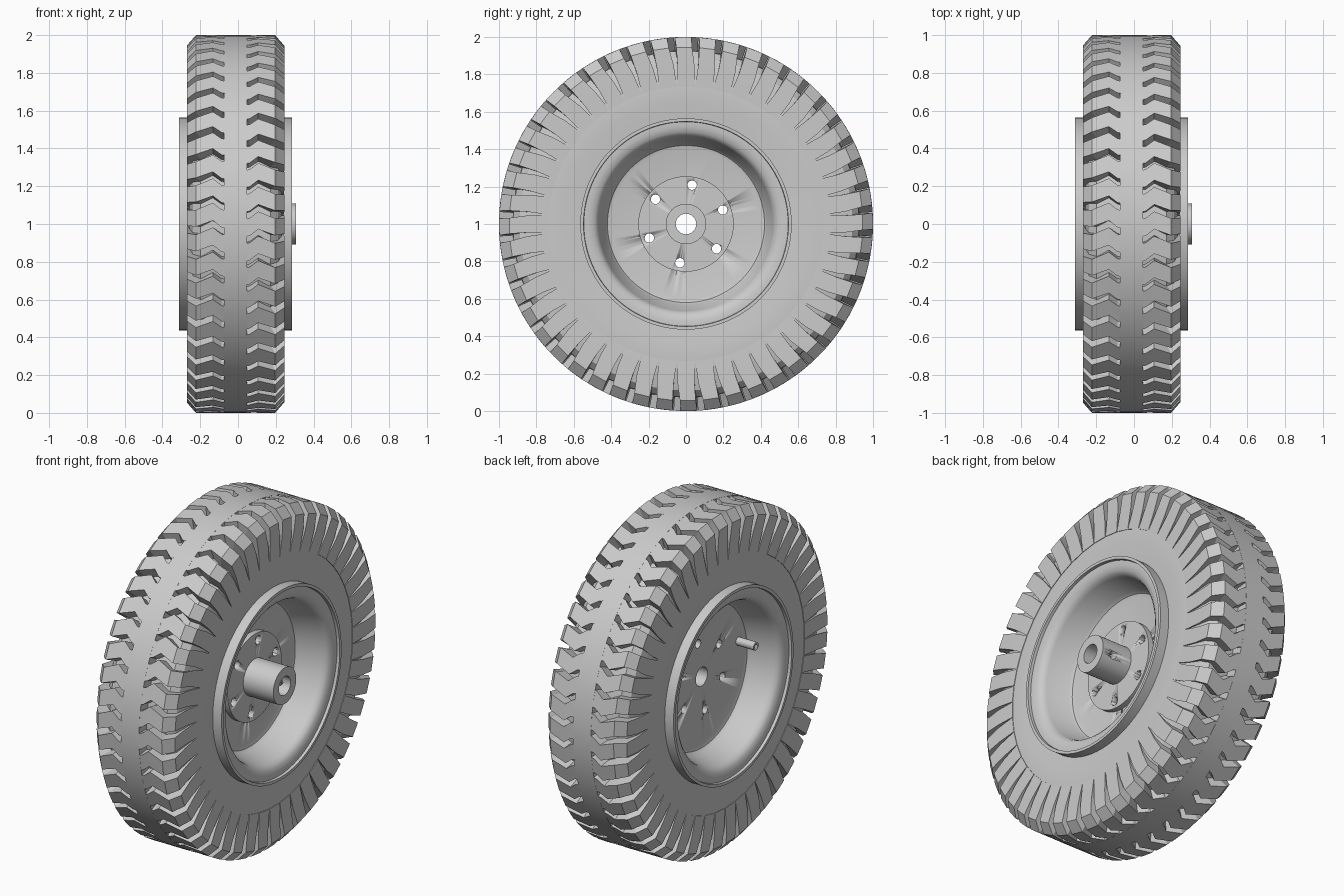
import bpy
import bmesh
from math import sin, cos, pi, radians
from mathutils import Matrix, Vector

if "Cube" in bpy.data.objects:
    bpy.data.objects.remove(bpy.data.objects["Cube"])

MID = -0.013          # middle of the wheel along its axle
LUGS = 48
PITCH = 2 * pi / LUGS

grey = bpy.data.materials.new("plain_grey")
grey.use_nodes = True
grey.diffuse_color = (0.6, 0.6, 0.6, 1)
grey.node_tree.nodes["Principled BSDF"].inputs["Base Color"].default_value = (0.6, 0.6, 0.6, 1)


def point(x, r, t):
    """Point at radius r and turn t about the axle, t = 0 facing front."""
    return Vector((x, -r * cos(t), 1 + r * sin(t)))


def finish(name, bm, angle=30):
    bmesh.ops.recalc_face_normals(bm, faces=bm.faces)
    mesh = bpy.data.meshes.new(name)
    bm.to_mesh(mesh)
    bm.free()
    ob = bpy.data.objects.new(name, mesh)
    bpy.context.collection.objects.link(ob)
    mesh.materials.append(grey)
    bpy.ops.object.select_all(action='DESELECT')
    ob.select_set(True)
    bpy.context.view_layer.objects.active = ob
    bpy.ops.object.shade_smooth_by_angle(angle=radians(angle))
    return ob


def lathe(name, profile, steps=96, angle=30):
    """Turn a closed (x, radius) outline about the axle."""
    bm = bmesh.new()
    rings = [[bm.verts.new(point(x, r, 2 * pi * i / steps)) for x, r in profile]
             for i in range(steps)]
    n = len(profile)
    for i in range(steps):
        a, b = rings[i], rings[(i + 1) % steps]
        for j in range(n):
            k = (j + 1) % n
            bm.faces.new((a[j], a[k], b[k], b[j]))
    return finish(name, bm, angle)


def mirrored(half):
    """Both sides of an outline given from the middle outwards."""
    return [(MID + x, r) for x, r in half] + [(MID - x, r) for x, r in reversed(half)]


def rod(name, start, end, radius, steps=24):
    bm = bmesh.new()
    axis = end - start
    turn = axis.to_track_quat('Z', 'Y').to_matrix().to_4x4()
    bmesh.ops.create_cone(bm, cap_ends=True, segments=steps, radius1=radius,
                          radius2=radius, depth=axis.length,
                          matrix=Matrix.Translation((start + end) / 2) @ turn)
    return finish(name, bm)


def drill(target, start, end, radius):
    cutter = rod("drill_cutter", start, end, radius)
    cutter.hide_render = True
    cut = target.modifiers.new("hole", 'BOOLEAN')
    cut.operation, cut.solver, cut.object = 'DIFFERENCE', 'EXACT', cutter
    bpy.context.view_layer.objects.active = target
    bpy.ops.object.modifier_apply(modifier=cut.name)
    bpy.data.objects.remove(cutter)


# Tyre body with the raised centre band
lathe("tyre_body", mirrored([
    (0.06, 1.0), (0.06, 0.93), (0.185, 0.925), (0.225, 0.89), (0.243, 0.82),
    (0.252, 0.735), (0.25, 0.65), (0.24, 0.54)]))

# Tread lugs: (top x, top r, floor x, floor r, shift, half width), shift and width in pitches
STATIONS = [
    (0.055, 1.0, 0.055, 0.92, -0.15, 0.36),
    (0.075, 1.0, 0.075, 0.92, -0.12, 0.36),
    (0.12, 1.0, 0.12, 0.92, 0.15, 0.36),
    (0.21, 1.0, 0.18, 0.915, -0.12, 0.34),
    (0.258, 0.945, 0.215, 0.87, -0.08, 0.34),
    (0.258, 0.85, 0.235, 0.8, 0.0, 0.41),
    (0.255, 0.735, 0.245, 0.735, 0.0, 0.49),
]


def lug_row(name, side, phase):
    bm = bmesh.new()
    for i in range(LUGS):
        loops = []
        for tx, tr, fx, fr, shift, half in STATIONS:
            t = (i + phase + shift) * PITCH
            w = half * PITCH
            loops.append([bm.verts.new(point(MID + side * x, r, a)) for x, r, a in (
                (tx, tr, t - w), (tx, tr, t + w), (fx, fr, t + w), (fx, fr, t - w))])
        for a, b in zip(loops, loops[1:]):
            for j in range(4):
                k = (j + 1) % 4
                bm.faces.new((a[j], a[k], b[k], b[j]))
        bm.faces.new(loops[0])
        bm.faces.new(loops[-1])
    finish(name, bm, 20)


lug_row("left_tread_lugs", 1, 0.0)
lug_row("right_tread_lugs", -1, 0.35)

# Rim and dished disc with a through bore
rim = lathe("rim_and_disc", mirrored([
    (0.09, 0.055), (0.09, 0.4), (0.096, 0.42), (0.112, 0.432), (0.24, 0.465),
    (0.262, 0.475), (0.275, 0.492), (0.283, 0.52), (0.283, 0.546),
    (0.3, 0.548), (0.3, 0.565), (0.24, 0.565), (0.23, 0.54)]))

# Mounting plate and hub tube
plate = lathe("hub_plate", [(0.06, 0.055), (0.06, 0.255), (0.11, 0.255), (0.11, 0.055)])
hub = lathe("hub_tube", [(0.08, 0.055), (0.08, 0.108), (0.308, 0.108), (0.308, 0.055)], 48)

# Six bolt holes through plate and disc
for k in range(6):
    a = radians(21 + 60 * k)
    y, z = 0.21 * cos(a), 1 + 0.21 * sin(a)
    for part in (rim, plate):
        drill(part, Vector((-0.3, y, z)), Vector((0.3, y, z)), 0.025)

# Grease hole in the side of the hub
drill(hub, Vector((0.235, 0.03, 0.99)), Vector((0.235, 0.2, 0.95)), 0.022)

# Valve stem in the rear dish
stem = rod("valve_stem", Vector((-0.09, -0.345, 1.08)), Vector((-0.22, -0.345, 1.08)), 0.024)
drill(stem, Vector((-0.2, -0.345, 1.08)), Vector((-0.25, -0.345, 1.08)), 0.012)
